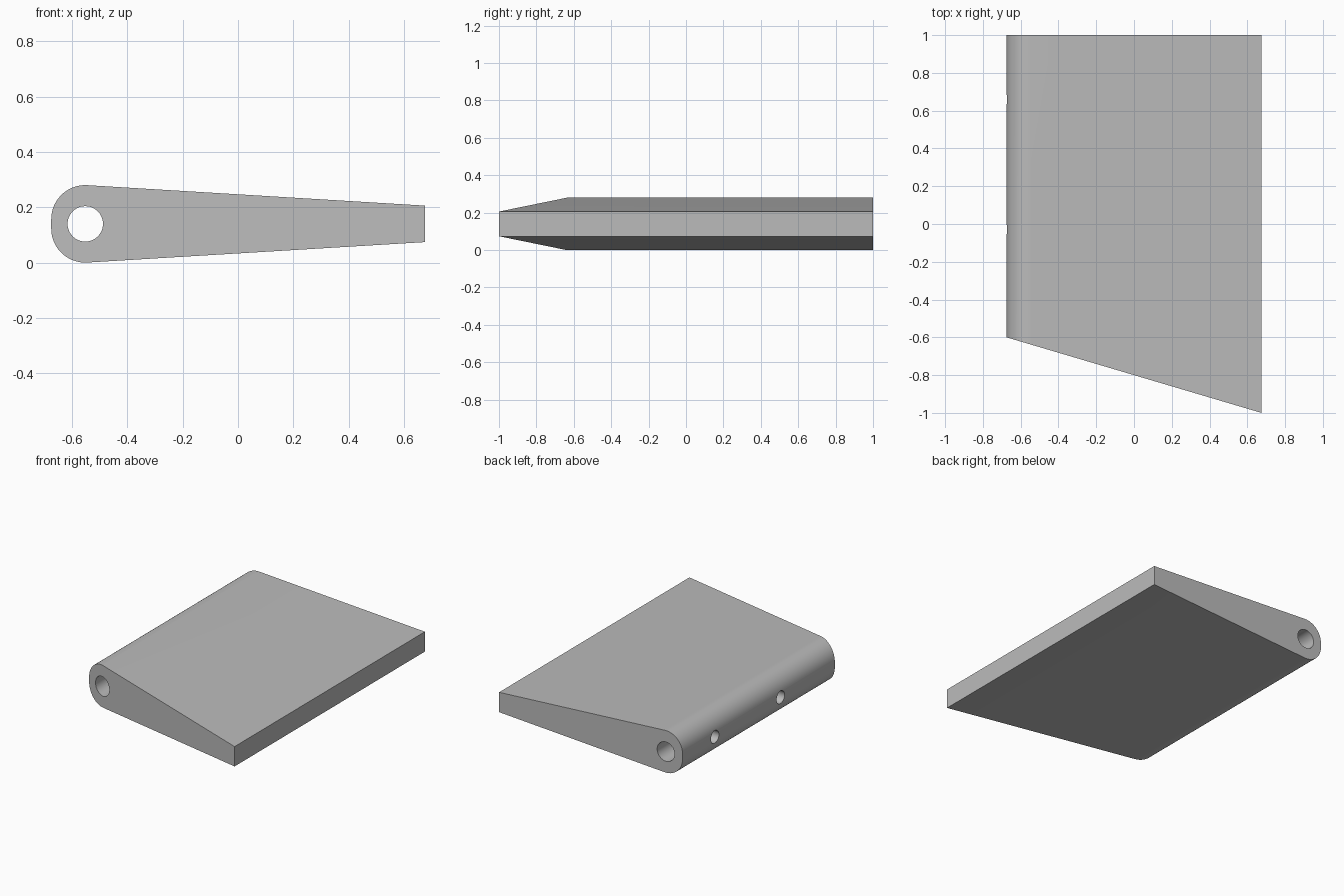
import bpy, bmesh
from math import cos, sin, pi, radians
from mathutils import Matrix

if "Cube" in bpy.data.objects:
    bpy.data.objects.remove(bpy.data.objects["Cube"], do_unlink=True)

HALF_W, MID_Z = 0.675, 0.14
ROUND, BORE = 0.123, 0.064
BORE_X = -0.552

grey = bpy.data.materials.new("plain grey")
grey.use_nodes = True
colour = (0.5, 0.5, 0.5, 1)
grey.diffuse_color = colour
grey.node_tree.nodes["Principled BSDF"].inputs["Base Color"].default_value = colour


def front_y(x):
    """Slanted front edge of the plate."""
    return -0.6 - 0.4 * (x + HALF_W) / (2 * HALF_W)


def finish(bm, name):
    bmesh.ops.recalc_face_normals(bm, faces=bm.faces)
    mesh = bpy.data.meshes.new(name)
    bm.to_mesh(mesh)
    bm.free()
    obj = bpy.data.objects.new(name, mesh)
    bpy.context.collection.objects.link(obj)
    mesh.materials.append(grey)
    return obj


def cutter(name, radius, length, centre, turn):
    bm = bmesh.new()
    bmesh.ops.create_cone(bm, cap_ends=True, segments=48, radius1=radius, radius2=radius,
                          depth=length, matrix=Matrix.Translation(centre) @ turn)
    obj = finish(bm, name)
    obj.hide_render = True
    return obj


# Tapered profile: rounded thick edge, flat thin edge, mirrored about mid height
upper = [(HALF_W, 0.066)]
steps = 20
for i in range(steps + 1):
    a = radians(86.6) + (pi - radians(86.6)) * i / steps
    upper.append((BORE_X + ROUND * cos(a), 0.017 + ROUND * sin(a)))
profile = upper + [(x, -z) for x, z in reversed(upper)]

# Plate: profile run from the slanted front to the square back
bm = bmesh.new()
front = [bm.verts.new((x, front_y(x), MID_Z + z)) for x, z in profile]
back = [bm.verts.new((x, 1, MID_Z + z)) for x, z in profile]
bm.faces.new(front)
bm.faces.new(back)
for i in range(len(profile)):
    j = (i + 1) % len(profile)
    bm.faces.new((front[i], front[j], back[j], back[i]))
plate = finish(bm, "tapered_plate")

# Long bore and two cross holes that open into it
cutters = [cutter("bore_cutter", BORE, 3, (BORE_X, 0, MID_Z), Matrix.Rotation(pi / 2, 4, "X"))]
for n, y in enumerate((0.66, -0.03)):
    cutters.append(cutter(f"cross_hole_cutter_{n + 1}", 0.042, 0.3, (BORE_X - 0.15, y, MID_Z),
                          Matrix.Rotation(pi / 2, 4, "Y")))

bpy.context.view_layer.objects.active = plate
for c in cutters:
    mod = plate.modifiers.new(c.name, "BOOLEAN")
    mod.operation = "DIFFERENCE"
    mod.solver = "EXACT"
    mod.object = c
    bpy.ops.object.modifier_apply(modifier=mod.name)
for c in cutters:
    bpy.data.objects.remove(c, do_unlink=True)

bpy.ops.object.select_all(action="DESELECT")
plate.select_set(True)
bpy.ops.object.shade_smooth_by_angle(angle=radians(30))
